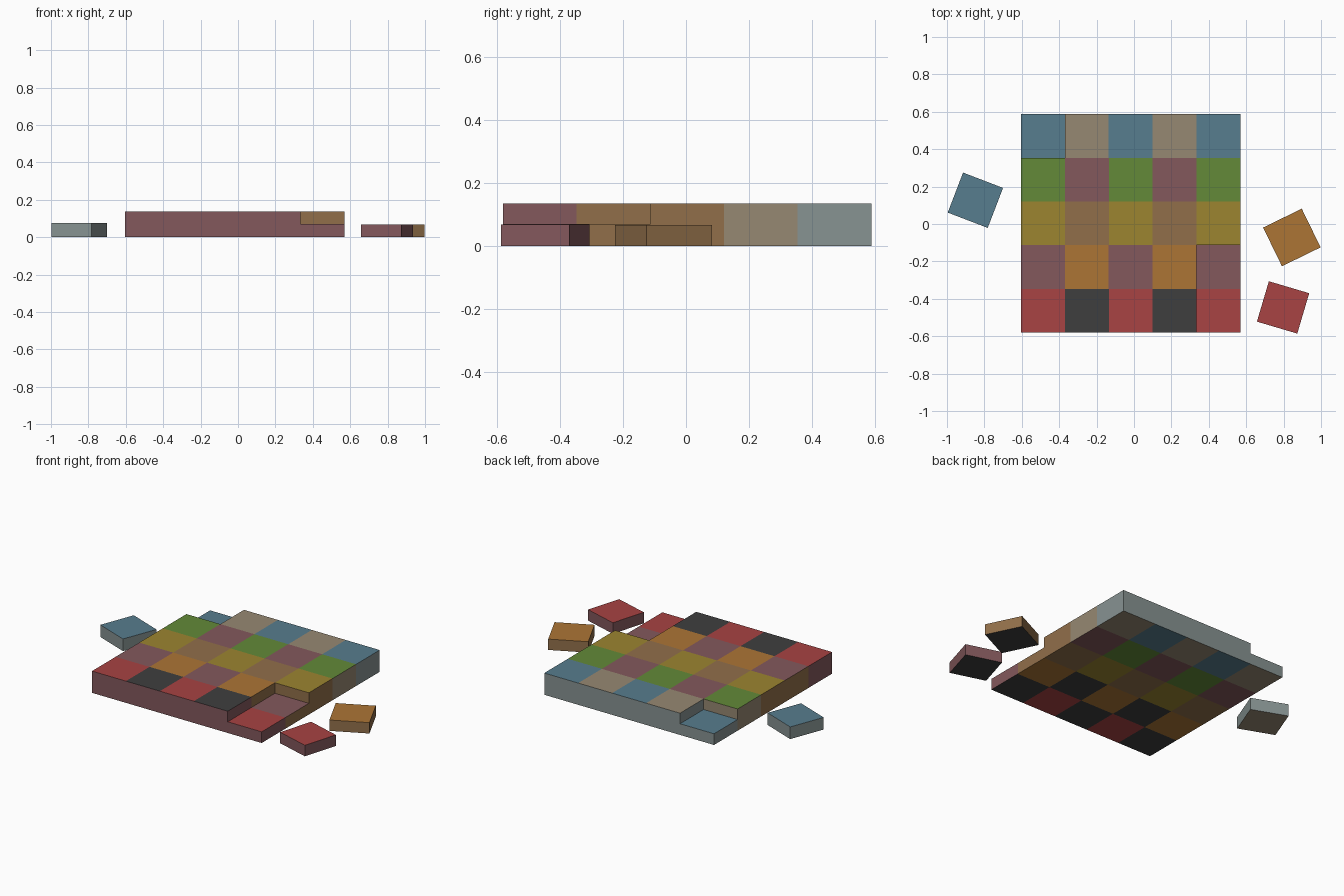
import bpy, bmesh, math
from mathutils import Matrix

if "Cube" in bpy.data.objects:
    bpy.data.objects.remove(bpy.data.objects["Cube"])

# Flat colours, given as display RGB and converted to linear
RGB = {
    "red": (168, 67, 67), "charcoal": (62, 62, 62), "mauve": (131, 88, 92),
    "orange": (172, 117, 53), "ochre": (156, 133, 48), "brown": (145, 111, 74),
    "green": (99, 138, 56), "tan": (150, 136, 114), "blue": (87, 125, 142),
    "grey_blue": (135, 147, 146),
}
NAMES = list(RGB)
MATS = []
for name in NAMES:
    m = bpy.data.materials.new(name)
    lin = [((c / 255 + 0.055) / 1.055) ** 2.4 for c in RGB[name]]
    m.diffuse_color = (*lin, 1)
    m.use_nodes = True
    m.node_tree.nodes["Principled BSDF"].inputs["Base Color"].default_value = m.diffuse_color
    MATS.append(m)

# Row patterns from front to back: alternating top, underside and side colours
TOP = [("red", "charcoal"), ("mauve", "orange"), ("ochre", "brown"),
       ("green", "mauve"), ("blue", "tan")]
UNDER = [("charcoal", "red"), ("orange", "charcoal"), ("brown", "ochre"),
         ("mauve", "green"), ("tan", "blue")]
SIDE = ["mauve", "brown", "brown", "tan", "grey_blue"]
X0, Y0, DX, DY = -0.605, -0.58, 0.235, 0.2335


def finish(bm, name):
    bmesh.ops.remove_doubles(bm, verts=bm.verts, dist=1e-4)
    bmesh.ops.recalc_face_normals(bm, faces=bm.faces)
    me = bpy.data.meshes.new(name)
    bm.to_mesh(me)
    bm.free()
    for m in MATS:
        me.materials.append(m)
    ob = bpy.data.objects.new(name, me)
    bpy.context.collection.objects.link(ob)
    return ob


def quad(bm, pts, colour):
    f = bm.faces.new([bm.verts.new(p) for p in pts])
    f.material_index = NAMES.index(colour)


def layer(name, z0, z1, missing):
    """One sheet of square tiles, with walls only where a neighbour is absent."""
    bm = bmesh.new()
    cells = {(i, j) for i in range(5) for j in range(5)} - missing
    for i, j in cells:
        xa, xb = X0 + i * DX, X0 + (i + 1) * DX
        ya, yb = Y0 + j * DY, Y0 + (j + 1) * DY
        ring = [(xa, ya), (xb, ya), (xb, yb), (xa, yb)]
        quad(bm, [(*p, z1) for p in ring], TOP[j][i % 2])
        quad(bm, [(*p, z0) for p in ring], UNDER[j][i % 2])
        for k, (di, dj) in enumerate([(0, -1), (1, 0), (0, 1), (-1, 0)]):
            if (i + di, j + dj) not in cells:
                a, b = ring[k], ring[(k + 1) % 4]
                quad(bm, [(*a, z0), (*b, z0), (*b, z1), (*a, z1)], SIDE[j])
    return finish(bm, name)


# Full lower sheet and upper sheet with three tiles taken out
layer("lower_tiles", 0, 0.07, set())
layer("upper_tiles", 0.07, 0.136, {(4, 0), (4, 1), (0, 4)})


def loose_tile(name, x, y, size, height, angle, top, side, under):
    bm = bmesh.new()
    mat = Matrix.Translation((x, y, height / 2)) @ Matrix.Rotation(math.radians(angle), 4, 'Z')
    bmesh.ops.create_cube(bm, size=1, matrix=mat @ Matrix.Diagonal((size, size, height, 1)))
    bm.normal_update()
    for f in bm.faces:
        c = top if f.normal.z > 0.5 else under if f.normal.z < -0.5 else side
        f.material_index = NAMES.index(c)
    finish(bm, name)


# Three tiles lying beside the board
loose_tile("loose_blue_tile", -0.848, 0.127, 0.229, 0.076, -21, "blue", "grey_blue", "tan")
loose_tile("loose_orange_tile", 0.844, -0.072, 0.23, 0.068, 26, "orange", "brown", "charcoal")
loose_tile("loose_red_tile", 0.797, -0.446, 0.225, 0.069, -16.5, "red", "mauve", "charcoal")
